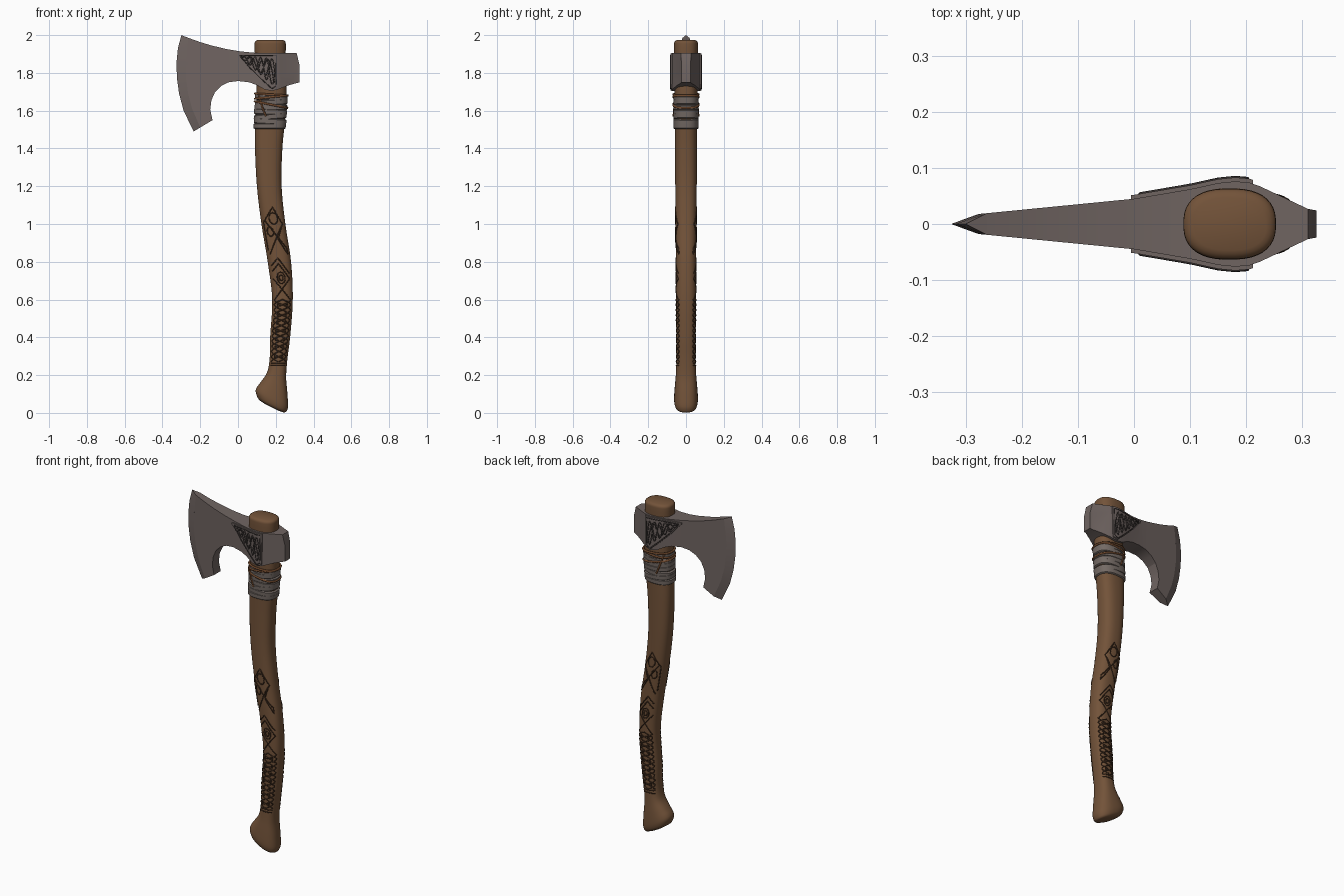
import bpy
import bmesh
from math import sin, cos, pi, radians
from mathutils import Vector

cube = bpy.data.objects.get("Cube")
if cube:
    bpy.data.objects.remove(cube, do_unlink=True)


def material(name, color):
    mat = bpy.data.materials.new(name)
    mat.use_nodes = True
    mat.diffuse_color = (*color, 1)
    mat.node_tree.nodes["Principled BSDF"].inputs["Base Color"].default_value = (*color, 1)
    return mat


WOOD = material("brown wood", (.17, .086, .041))
CARVED = material("dark carved wood", (.05, .025, .013))
STEEL = material("grey steel", (.16, .128, .12))
DARK_STEEL = material("dark engraved steel", (.04, .033, .031))
CLOTH = material("grey cloth wrap", (.175, .145, .13))
LEATHER = material("tan leather", (.17, .07, .028))


def finish(name, bm, mat, angle):
    bmesh.ops.recalc_face_normals(bm, faces=bm.faces)
    mesh = bpy.data.meshes.new(name)
    bm.to_mesh(mesh)
    bm.free()
    mesh.materials.append(mat)
    obj = bpy.data.objects.new(name, mesh)
    bpy.context.collection.objects.link(obj)
    bpy.ops.object.select_all(action='DESELECT')
    obj.select_set(True)
    bpy.context.view_layer.objects.active = obj
    bpy.ops.object.shade_smooth_by_angle(angle=radians(angle))
    return obj


def strands(name, paths, mat, radius, closed=False):
    """One curve object holding a thin cord for every path."""
    data = bpy.data.curves.new(name, 'CURVE')
    data.dimensions = '3D'
    data.bevel_depth = radius
    data.bevel_resolution = 1
    data.use_fill_caps = True
    for path in paths:
        spline = data.splines.new('POLY')
        spline.points.add(len(path) - 1)
        for point, co in zip(spline.points, path):
            point.co = (*co, 1)
        spline.use_cyclic_u = closed
    data.materials.append(mat)
    obj = bpy.data.objects.new(name, data)
    bpy.context.collection.objects.link(obj)


# Handle profile: height, left x, right x, half depth
PROFILE = [
    (.03, .14, .215, .04), (.035, .112, .245, .052), (.05, .1, .258, .06),
    (.075, .093, .265, .063), (.13, .118, .262, .06), (.2, .153, .255, .054),
    (.28, .167, .261, .051), (.4, .17, .276, .051), (.6, .181, .29, .052),
    (.8, .157, .281, .053), (1, .124, .251, .055), (1.2, .1, .231, .057),
    (1.4, .09, .235, .058), (1.55, .091, .249, .059), (1.7, .098, .256, .06),
    (1.85, .09, .252, .063), (1.955, .088, .253, .063), (1.968, .092, .249, .059),
    (1.975, .105, .236, .047)]


def section(z):
    """Smoothly interpolated centre x, half width and half depth."""
    last = len(PROFILE) - 1
    i = 0
    while i < last - 1 and z > PROFILE[i + 1][0]:
        i += 1
    before, p, q, after = (PROFILE[max(0, min(last, i + k))] for k in (-1, 0, 1, 2))
    h = q[0] - p[0]
    t = max(0, min(1, (z - p[0]) / h))
    out = []
    for k in (1, 2, 3):
        m0 = (q[k] - before[k]) / (q[0] - before[0]) * h
        m1 = (after[k] - p[k]) / (after[0] - p[0]) * h
        out.append((2*t**3 - 3*t**2 + 1) * p[k] + (t**3 - 2*t**2 + t) * m0
                   + (3*t**2 - 2*t**3) * q[k] + (t**3 - t**2) * m1)
    left, right, depth = out
    return (left + right) / 2, (right - left) / 2, depth


ROUND = 2.5


def around(z, angle, offset=0, shear=0):
    """Point on the handle's rounded cross-section."""
    cx, a, b = section(z)
    c, s = cos(angle), sin(angle)
    dx = (a + offset) * abs(c) ** (2 / ROUND) * (1 if c > 0 else -1)
    dy = (b + offset) * abs(s) ** (2 / ROUND) * (1 if s > 0 else -1)
    return Vector((cx + dx, dy, z - shear * dx))


def loft(name, rings, mat, angle, sides=40):
    bm = bmesh.new()
    loops = [[bm.verts.new(around(z, 2 * pi * (i + .5) / sides, off, shear))
              for i in range(sides)] for z, off, shear in rings]
    for low, high in zip(loops, loops[1:]):
        for i in range(sides):
            j = (i + 1) % sides
            bm.faces.new((low[i], low[j], high[j], high[i]))
    bm.faces.new(loops[0])
    bm.faces.new(loops[-1])
    return finish(name, bm, mat, angle)


# Handle with slanted pommel
rings = []
for p, q in zip(PROFILE, PROFILE[1:]):
    steps = 2 if q[0] - p[0] < .03 else 5
    rings += [p[0] + (q[0] - p[0]) * k / steps for k in range(steps)]
rings.append(PROFILE[-1][0])
loft("handle", [(z, 0, .5 * max(0, min(1, (.3 - z) / .2))) for z in rings], WOOD, 50)

# Cloth wrap: slightly tilted overlapping bands
for i in range(7):
    z = 1.518 + .025 * i
    tilt = .08 * sin(2.3 * i)
    loft(f"wrap_band_{i + 1}", [(z - .016, .001, tilt), (z - .011, .007, tilt),
                                (z + .011, .008, tilt), (z + .016, .001, tilt)], CLOTH, 40)

# Leather cords tied over the wrap
strands("leather_cords", [[around(z, 2 * pi * i / 48, .007, tilt) for i in range(48)]
                          for z, tilt in ((1.685, .06), (1.672, -.1), (1.632, .2))],
        LEATHER, .006, True)
strands("leather_ties", [[around(1.68 - .11 * i / 12, start + sign * .05 * i, .008)
                          for i in range(13)]
                         for start, sign in ((1.25 * pi, 1), (.75 * pi, -1))], LEATHER, .005)


# Handle carving
def carve(u, z, side):
    cx, a, b = section(z)
    return Vector((cx + u * a, side * b * (1 - abs(u) ** ROUND) ** (1 / ROUND), z))


def wave(z0, z1, turns, phase, width):
    return [(width * sin(2 * pi * turns * i / 70 + phase), z0 + (z1 - z0) * i / 70)
            for i in range(71)]


def dense(points, steps=8):
    out = [points[0]]
    for p, q in zip(points, points[1:]):
        out += [(p[0] + (q[0] - p[0]) * k / steps, p[1] + (q[1] - p[1]) * k / steps)
                for k in range(1, steps + 1)]
    return out


def loop(u, z, ru, rz):
    return [(u + ru * cos(pi * i / 10), z + rz * sin(pi * i / 10)) for i in range(21)]


motifs = [dense([(-.8, .86), (-.8, 1.01), (.1, 1.09), (.75, 1.0), (.1, .93), (-.7, .84)]),
          dense([(.75, 1), (.2, .92), (.8, .84), (.8, .87), (-.1, .96), (-.7, 1.02)]),
          dense([(-.7, .78), (-.1, .82), (.75, .74)]),
          dense([(-.7, .75), (-.1, .79), (.75, .71)]),
          loop(0, .715, .35, .03), loop(0, .715, .18, .014),
          loop(.05, 1.03, .35, .03), loop(-.35, .96, .25, .025),
          dense([(-.75, .71), (.75, .6)]), dense([(-.75, .6), (.75, .71)]),
          dense([(-.8, .25), (.8, .25)]), dense([(-.8, .265), (.8, .265)])]
motifs += [wave(.27, .6, 3, k * pi / 2, .8) for k in range(4)]
for row in range(7):
    motifs += [loop(u, .3 + .045 * row, .08, .008) for u in (-.4, .4)]
for side, label in ((-1, "front"), (1, "back")):
    strands(f"handle_carving_{label}",
            [[carve(u, z, side) for u, z in m] for m in motifs], CARVED, .0032)

# Axe head half thickness along x
THICKNESS = [(-.33, .014), (-.275, .018), (0, .045), (.1, .062), (.15, .073), (.18, .076),
             (.205, .074), (.225, .067), (.31, .027), (.326, .024)]


def half_thickness(x, z=0):
    for (x0, t0), (x1, t1) in zip(THICKNESS, THICKNESS[1:]):
        if x <= x1:
            return t0 + (t1 - t0) * (x - x0) / (x1 - x0)
    return THICKNESS[-1][1]


def slab(name, polygons, thickness, cuts, angle=20):
    """Flat outline in x and z, given a varying thickness on both sides of y = 0."""
    bm = bmesh.new()
    for poly in polygons:
        bm.faces.new([bm.verts.new((x, 0, z)) for x, z in poly])
    bmesh.ops.remove_doubles(bm, verts=bm.verts, dist=.0001)
    bmesh.ops.triangulate(bm, faces=bm.faces[:])
    for x in cuts:
        bmesh.ops.bisect_plane(bm, geom=bm.verts[:] + bm.edges[:] + bm.faces[:],
                               plane_co=(x, 0, 0), plane_no=(1, 0, 0))
    rim = [e for e in bm.edges if len(e.link_faces) == 1]
    front, faces = bm.verts[:], bm.faces[:]
    back = {}
    for v in front:
        t = thickness(v.co.x, v.co.z)
        back[v] = bm.verts.new((v.co.x, t, v.co.z))
        v.co.y = -t
    for f in faces:
        bm.faces.new([back[v] for v in reversed(f.verts)])
    for e in rim:
        a, b = e.verts
        bm.faces.new((a, b, back[b], back[a]))
    bmesh.ops.remove_doubles(bm, verts=bm.verts, dist=.0001)
    return finish(name, bm, STEEL, angle)


# Blade body, neck and poll
EDGE = [(-.3, 2), (-.318, 1.93), (-.326, 1.85), (-.323, 1.77),
        (-.312, 1.69), (-.288, 1.6), (-.235, 1.49)]
INNER = [(-.262, 1.985), (-.27, 1.92), (-.277, 1.85), (-.275, 1.77),
         (-.264, 1.69), (-.243, 1.61), (-.2, 1.511)]
TOP = [(-.2, 1.963), (-.14, 1.945), (-.06, 1.926), (.01, 1.914), (.09, 1.906), (.31, 1.906)]
POLL = [(.325, 1.845), (.325, 1.75), (.27, 1.735), (.21, 1.712), (.18, 1.705), (.14, 1.712)]
BEARD = [(.1, 1.735), (.06, 1.75), (0, 1.757), (-.05, 1.75), (-.09, 1.73),
         (-.122, 1.698), (-.141, 1.655), (-.147, 1.605), (-.135, 1.55)]
knots = [x for x, t in THICKNESS[1:-1]]
slab("axe_head", [TOP + POLL + BEARD + INNER[::-1]], half_thickness, knots)

# Sharpened cutting edge
strip = [(EDGE[i], EDGE[i + 1], INNER[i + 1], INNER[i]) for i in range(len(EDGE) - 1)]
slab("cutting_edge", strip, lambda x, z: 0 if min(
    abs(x - p[0]) + abs(z - p[1]) for p in EDGE) < .001 else half_thickness(x), [])

# Raised cheek panels
slab("cheek_panel", [[(-.005, 1.903), (.212, 1.903), (.208, 1.72), (.18, 1.708), (.125, 1.758),
                      (.06, 1.822), (.02, 1.87), (-.005, 1.893)]],
     lambda x, z: half_thickness(x) + .007, knots)


# Cheek engraving: woven strands filling the triangle
def weave(turns, phase, reach):
    path = []
    for i in range(61):
        x = .015 + .18 * i / 60
        height = .95 * x
        path.append((x, 1.893 - height * (.5 + reach * sin(2 * pi * turns * i / 60 + phase))))
    return path


knotwork = [weave(3, 0, .4), weave(3, pi, .4), weave(2, 1, .35), weave(4, 2, .25),
            dense([(.01, 1.893), (.203, 1.893), (.2, 1.73), (.18, 1.716), (.125, 1.766),
                   (.06, 1.83), (.01, 1.893)])]
for side, label in ((-1, "front"), (1, "back")):
    strands(f"cheek_engraving_{label}",
            [[Vector((x, side * (half_thickness(x) + .007), z)) for x, z in path]
             for path in knotwork], DARK_STEEL, .0028)
